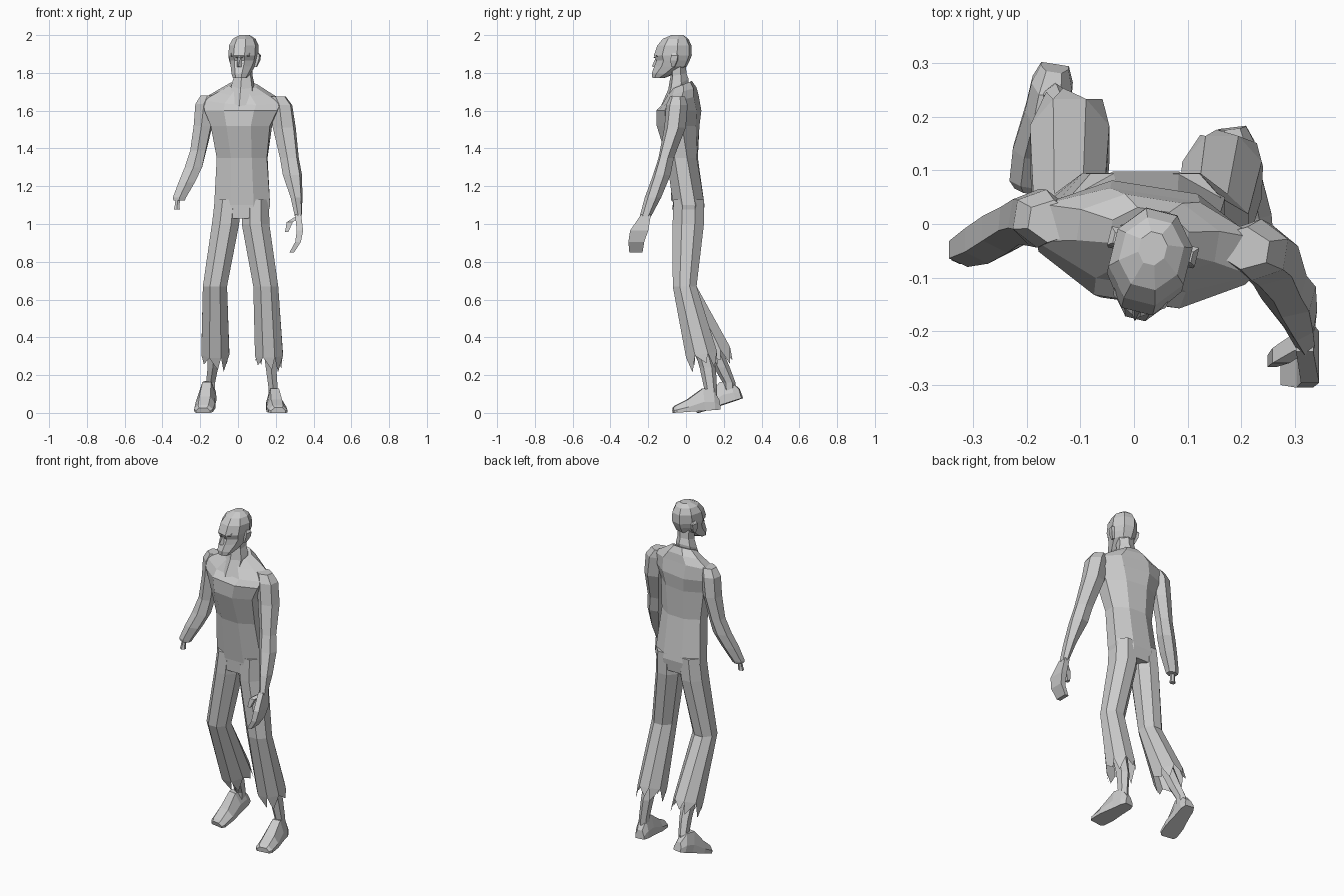
import bpy, bmesh
from math import sin, cos, pi, radians
from mathutils import Vector, Matrix


def make(name, verts, faces, mat=None):
    bm = bmesh.new()
    vs = [bm.verts.new(v) for v in verts]
    for f in faces:
        bm.faces.new([vs[i] for i in f])
    bmesh.ops.recalc_face_normals(bm, faces=bm.faces)
    me = bpy.data.meshes.new(name)
    bm.to_mesh(me)
    bm.free()
    ob = bpy.data.objects.new(name, me)
    bpy.context.collection.objects.link(ob)
    if mat:
        me.transform(mat)
    return ob


def skin(rings, cap0=True, cap1=True):
    """Join equal point rings into faces."""
    n = len(rings[0])
    verts = [p for r in rings for p in r]
    faces = [(k * n + i, k * n + (i + 1) % n, (k + 1) * n + (i + 1) % n, (k + 1) * n + i)
             for k in range(len(rings) - 1) for i in range(n)]
    if cap0:
        faces.append(tuple(range(n)))
    if cap1:
        faces.append(tuple(range(len(verts) - n, len(verts))))
    return verts, faces


def ring(cx, cy, z, rx, ry, yaw=0, k=0, n=8):
    """Polygon ring with half sizes rx, ry; k slopes it along y."""
    a = [2 * pi * (i + .5) / n for i in range(n)]
    mx, my = max(cos(t) for t in a), max(sin(t) for t in a)
    R = Matrix.Rotation(radians(yaw), 3, 'Z')
    out = []
    for t in a:
        p = R @ Vector((cos(t) / mx * rx, sin(t) / my * ry, 0))
        out.append(Vector((cx + p.x, cy + p.y, z + k * p.y)))
    return out


def loft(name, specs, n=8, mat=None):
    return make(name, *skin([ring(*s, n=n) for s in specs]), mat)


# Torso and shirt shoulders
loft("torso", [
    (.020, .012, 1.03, .135, .078),
    (.022, .015, 1.10, .148, .083),
    (.022, -.020, 1.35, .133, .080, -3),
    (.018, -.042, 1.52, .158, .105, -8),
    (.022, -.038, 1.60, .195, .108, -9),
    (.026, -.030, 1.655, .205, .085, -9, .25),
    (.026, -.022, 1.70, .130, .070, -9, .3),
    (.028, -.025, 1.735, .072, .052, -9, .4)])

# Neck with pointed collar opening
loft("neck", [
    (.022, -.060, 1.66, .060, .075, -12, .5),
    (.025, -.040, 1.74, .056, .055, -12, .5),
    (.028, -.040, 1.79, .044, .043, -12, .2),
    (.030, -.045, 1.86, .045, .045, -12)], n=6)

# Head, built around its own axis and then turned
HEAD = Matrix.Translation((.03, -.065, 0)) @ Matrix.Rotation(radians(-14), 4, 'Z')
loft("head", [
    (0, -.085, 1.772, .034, .028),
    (0, -.060, 1.795, .046, .055, 0, -.05),
    (0, -.017, 1.835, .058, .083),
    (0, -.004, 1.865, .066, .084),
    (0, -.005, 1.893, .072, .096),
    (0, .004, 1.945, .072, .086),
    (0, .010, 1.980, .056, .064),
    (0, .020, 2.000, .025, .030)], mat=HEAD)
make("nose", [(-.007, -.092, 1.89), (.007, -.092, 1.89), (-.017, -.095, 1.828),
              (.017, -.095, 1.828), (0, -.119, 1.835)],
     [(0, 1, 4), (0, 4, 2), (1, 3, 4), (2, 4, 3), (0, 2, 3, 1)], HEAD)
for s, side in ((-1, "right"), (1, "left")):
    loft(side + "_ear", [(s * .062, .012, 1.832, .006, .008), (s * .073, .020, 1.865, .008, .018),
                         (s * .076, .024, 1.892, .008, .018), (s * .070, .022, 1.905, .005, .010)],
         n=4, mat=HEAD)
    # Brow ridge over a sunken eye
    make(side + "_brow", [(s * .006, -.090, 1.895), (s * .052, -.070, 1.905), (s * .008, -.109, 1.882),
                          (s * .050, -.082, 1.893), (s * .008, -.085, 1.872), (s * .052, -.065, 1.884)],
         [(0, 1, 3, 2), (2, 3, 5, 4), (0, 4, 5, 1), (0, 2, 4), (1, 5, 3)], HEAD)

# Left arm, whole
loft("left_arm", [
    (.205, -.045, 1.675, .045, .040, -9),
    (.228, -.048, 1.630, .055, .058, -9),
    (.245, -.058, 1.510, .056, .058, -12),
    (.272, -.105, 1.350, .046, .042, -15),
    (.288, -.128, 1.260, .046, .048, -15),
    (.310, -.175, 1.140, .028, .044, -10),
    (.319, -.215, 1.040, .018, .030)], n=6)
loft("left_hand", [
    (.318, -.212, 1.050, .016, .026),
    (.328, -.248, .965, .017, .048),
    (.318, -.263, .905, .015, .042),
    (.285, -.265, .850, .012, .035)], n=4)
loft("left_thumb", [
    (.312, -.220, 1.035, .014, .016),
    (.274, -.245, 1.010, .016, .014),
    (.258, -.255, .958, .009, .011)], n=4)

# Right arm, ending in a stump with bare bone
loft("right_arm", [
    (-.155, .005, 1.680, .040, .040, -9),
    (-.172, .010, 1.635, .050, .055, -9),
    (-.185, .012, 1.520, .046, .054, -9),
    (-.210, .006, 1.390, .041, .044, -5),
    (-.236, -.008, 1.300, .046, .046),
    (-.272, -.030, 1.220, .043, .044),
    (-.310, -.048, 1.140, .035, .032),
    (-.312, -.050, 1.125, .030, .028)], n=6)
loft("arm_bone", [(-.316, -.053, 1.15, .013, .013), (-.322, -.058, 1.10, .012, .012),
                  (-.324, -.060, 1.078, .016, .015)], n=6)


# Trouser legs with a torn hem of hanging teeth
def trouser(name, specs):
    rings = [ring(*s) for s in specs]
    verts, faces = skin(rings, cap1=False)
    hem, base = rings[-1], len(verts) - 8
    down = Vector(specs[-1][:3]) - Vector(specs[-2][:3])
    down.normalize()
    for i in range(8):
        j = (i + 1) % 8
        lean = (.3, .7)[i % 2]
        verts.append(hem[i].lerp(hem[j], lean) + down * (.085, .05, .07)[i % 3])
        faces.append((base + i, len(verts) - 1, base + j))
    make(name, verts, faces)


trouser("left_trouser", [
    (.092, .014, 1.13, .072, .080), (.093, .012, 1.00, .073, .083),
    (.147, -.007, .67, .066, .063), (.164, .082, .31, .074, .082, 0, .2)])
trouser("right_trouser", [
    (-.052, .014, 1.13, .070, .080), (-.066, .012, 1.00, .072, .083),
    (-.122, -.007, .67, .064, .063), (-.120, .148, .32, .074, .085, 0, .35)])

# Shins
loft("left_shin", [(.163, .065, .42, .040, .045), (.175, .115, .24, .028, .043),
                   (.186, .130, .13, .024, .034), (.190, .130, .05, .026, .034)], n=6)
loft("right_shin", [(-.122, .11, .42, .040, .045), (-.133, .190, .24, .028, .042),
                    (-.145, .228, .16, .024, .034), (-.152, .232, .09, .026, .032)], n=6)


# Feet: sections from heel to toe as (y, half width, height)
def foot(name, loc, yaw, pitch):
    rings = []
    for y, w, h in ((0, .026, .050), (-.03, .038, .105), (-.085, .042, .118),
                    (-.17, .053, .065), (-.235, .050, .038), (-.25, .038, .028)):
        rings.append([(-w, y, 0), (w, y, 0), (w, y, h * .4),
                      (w * .55, y, h), (-w * .55, y, h), (-w, y, h * .4)])
    mat = (Matrix.Translation(loc) @ Matrix.Rotation(radians(yaw), 4, 'Z')
           @ Matrix.Rotation(radians(pitch), 4, 'X'))
    make(name, *skin(rings), mat)


foot("left_foot", (.183, .18, .0175), 7, 4)
foot("right_foot", (-.147, .298, .0775), -9, 18)
